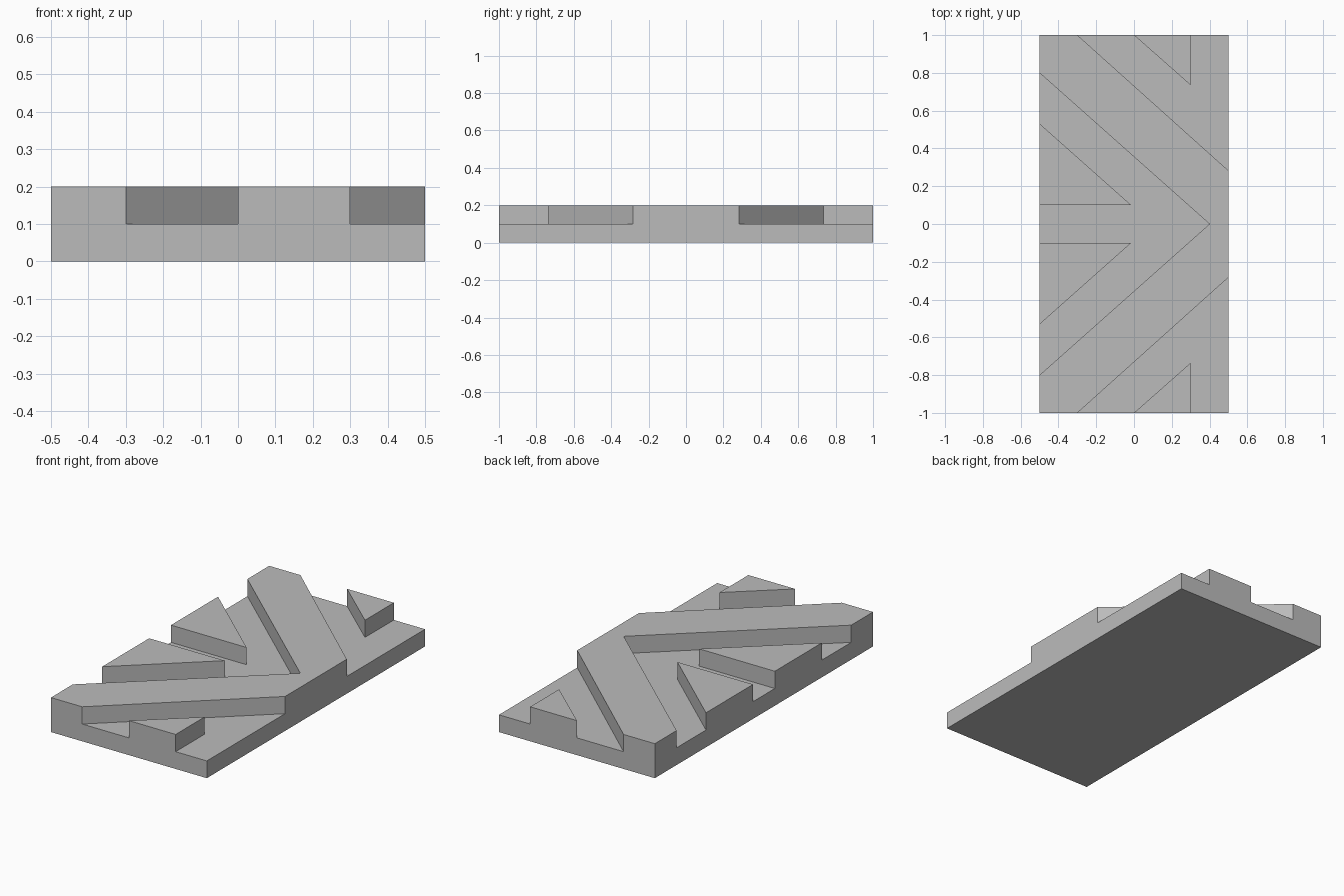
import bpy, bmesh

if "Cube" in bpy.data.objects:
    bpy.data.objects.remove(bpy.data.objects["Cube"])

# Single stone-grey colour
grey = bpy.data.materials.new("stone_grey")
grey.diffuse_color = (0.5, 0.5, 0.5, 1.0)
grey.use_nodes = True
grey.node_tree.nodes["Principled BSDF"].inputs["Base Color"].default_value = grey.diffuse_color


def prism(name, outline, z0, z1):
    """Extrude a flat outline straight up from z0 to z1."""
    bm = bmesh.new()
    face = bm.faces.new([bm.verts.new((x, y, z0)) for x, y in outline])
    top = bmesh.ops.extrude_face_region(bm, geom=[face])["geom"]
    bmesh.ops.translate(bm, vec=(0, 0, z1 - z0),
                        verts=[v for v in top if isinstance(v, bmesh.types.BMVert)])
    bmesh.ops.recalc_face_normals(bm, faces=bm.faces)
    mesh = bpy.data.meshes.new(name)
    bm.to_mesh(mesh)
    bm.free()
    mesh.materials.append(grey)
    obj = bpy.data.objects.new(name, mesh)
    bpy.context.collection.objects.link(obj)
    return obj


def mirror_y(points):
    return [(x, -y) for x, y in reversed(points)]


# Solid slab the grooves are carved from
slab = prism("carved_slab", [(-0.5, -1), (0.5, -1), (0.5, 1), (-0.5, 1)], 0, 0.2)

# Groove inside the chevron, leaving two triangles standing on the left edge
half = [(-0.6, 0.1), (-0.015, 0.1), (-0.6, 0.62), (-0.6, 0.889)]
inner = mirror_y(half) + half + [(0.4, 0)]

# Corner grooves outside the chevron, each leaving one triangle at the end edge
corner = [(0.6, 0.193), (-0.4, 1.09), (-0.1, 1.088), (0.3, 0.735), (0.3, 1.1), (0.6, 1.1)]

for name, outline in (("inner_groove_cutter", inner),
                      ("back_groove_cutter", corner),
                      ("front_groove_cutter", mirror_y(corner))):
    cutter = prism(name, outline, 0.1, 0.3)
    cutter.hide_render = True
    cutter.hide_set(True)
    cut = slab.modifiers.new(name, 'BOOLEAN')
    cut.operation = 'DIFFERENCE'
    cut.solver = 'EXACT'
    cut.object = cutter
